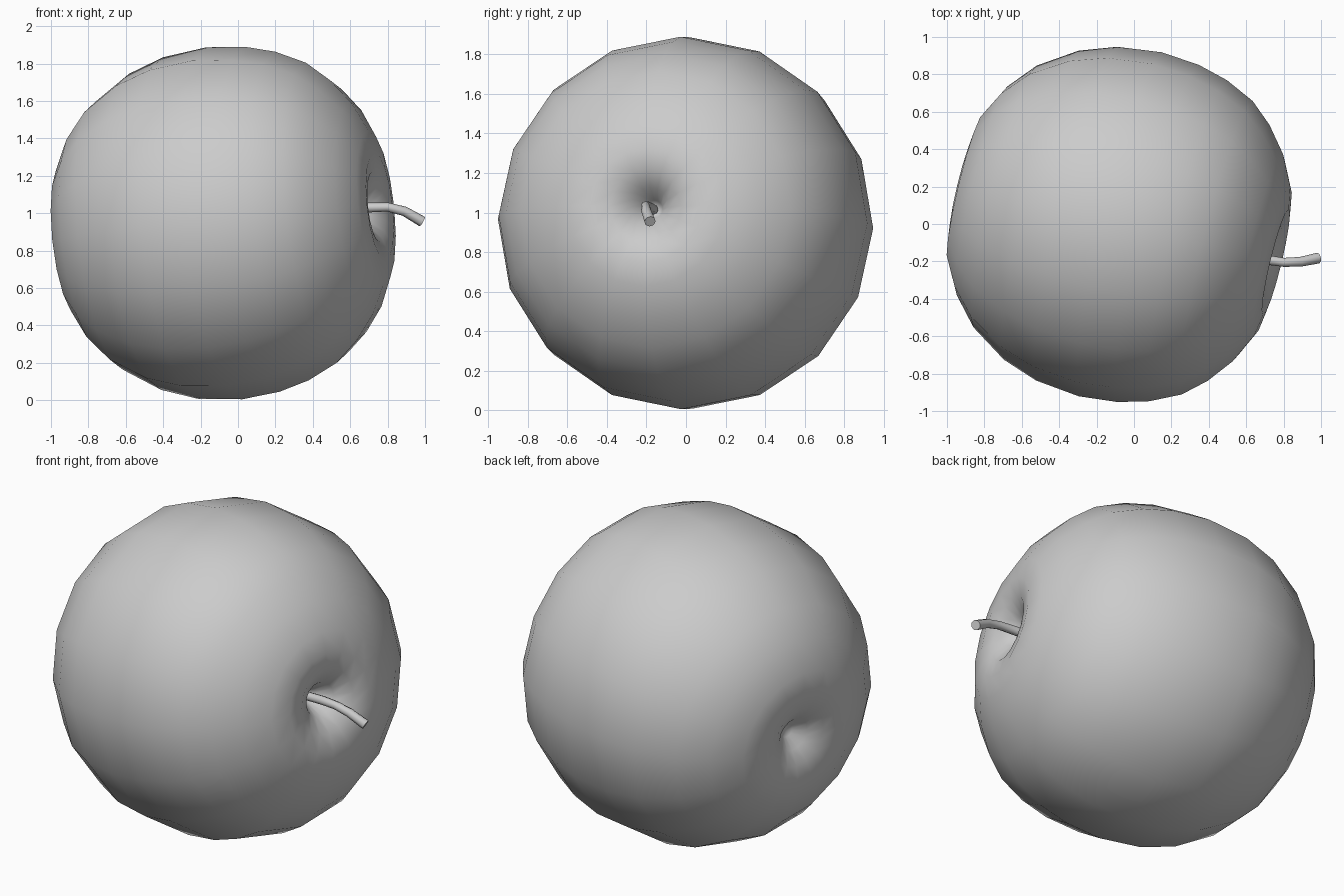
import bpy, bmesh
from math import sin, cos, tau, radians
from mathutils import Matrix, Vector

if "Cube" in bpy.data.objects:
    bpy.data.objects.remove(bpy.data.objects["Cube"])


def skin(name, rings):
    """Mesh joining rings of points; a single-point ring closes an end."""
    bm = bmesh.new()
    rows = [[bm.verts.new(p) for p in ring] for ring in rings]
    for a, b in zip(rows, rows[1:]):
        n = max(len(a), len(b))
        for i in range(n):
            j = (i + 1) % n
            if len(a) == 1:
                bm.faces.new((a[0], b[j], b[i]))
            elif len(b) == 1:
                bm.faces.new((a[i], a[j], b[0]))
            else:
                bm.faces.new((a[i], a[j], b[j], b[i]))
    bmesh.ops.recalc_face_normals(bm, faces=bm.faces[:])
    mesh = bpy.data.meshes.new(name)
    bm.to_mesh(mesh)
    bm.free()
    obj = bpy.data.objects.new(name, mesh)
    bpy.context.collection.objects.link(obj)
    return obj


def smooth(obj, angle):
    bpy.ops.object.select_all(action='DESELECT')
    obj.select_set(True)
    bpy.context.view_layer.objects.active = obj
    bpy.ops.object.shade_smooth_by_angle(angle=radians(angle))


# Apple body: 16-sided lathe around a tipped axis, (along axis, radius)
profile = [(-.73, 0), (-.745, .04), (-.80, .10), (-.845, .18), (-.865, .28),
           (-.845, .41), (-.757, .575), (-.63, .72), (-.43, .85), (-.235, .918),
           (.007, .946), (.217, .927), (.382, .883), (.543, .807), (.661, .704),
           (.768, .57), (.847, .41), (.868, .29), (.848, .19), (.785, .10),
           (.69, .045), (.63, 0)]
tip = (Matrix.Translation((-.08, 0, .945)) @ Matrix.Rotation(radians(-13.6), 4, 'Z')
       @ Matrix.Rotation(radians(-6), 4, 'Y'))
SIDES = 16
rings = []
for u, r in profile:
    angles = [tau * i / SIDES for i in range(SIDES)] if r else [0]
    rings.append([tip @ Vector((u, r * sin(a), r * cos(a))) for a in angles])
smooth(skin("apple_body", rings), 180)

# Stem: bent tapered tube rising out of the hollow
path = [Vector(p) for p in ((.56, -.165, 1.015), (.70, -.19, 1.03), (.80, -.205, 1.033),
                            (.89, -.202, 1.01), (.985, -.182, .955))]
radii = [.025, .026, .024, .026, .029]
rings = [[path[0]]]
for k, (p, r) in enumerate(zip(path, radii)):
    t = (path[min(k + 1, 4)] - path[max(k - 1, 0)]).normalized()
    side = t.cross(Vector((0, 0, 1))).normalized()
    up = side.cross(t)
    rings.append([p + r * (cos(tau * i / 8) * side + sin(tau * i / 8) * up) for i in range(8)])
rings.append([path[-1]])
smooth(skin("stem", rings), 50)
